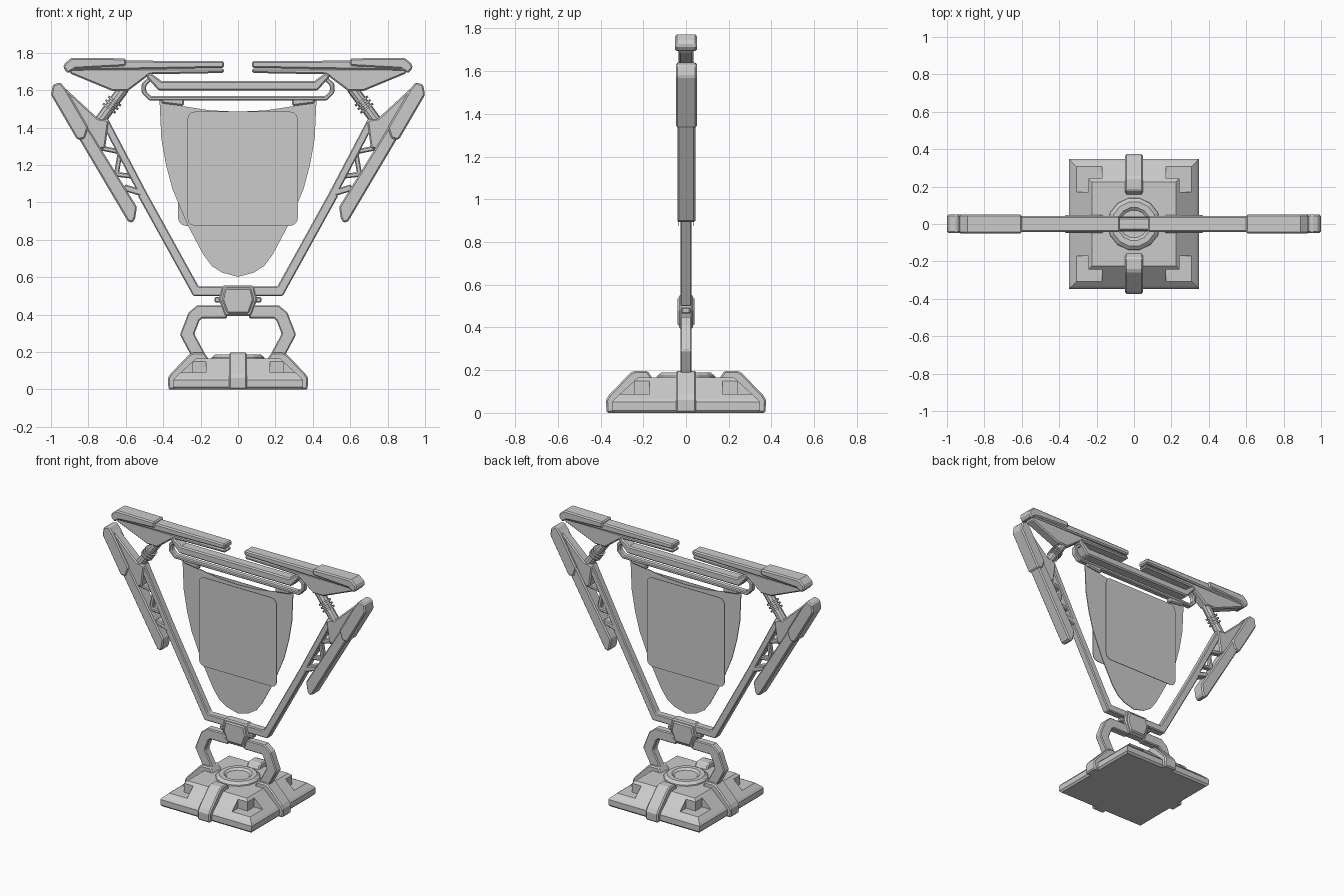
import bpy, bmesh, math
from mathutils import Matrix, Vector

cube = bpy.data.objects.get("Cube")
if cube:
    bpy.data.objects.remove(cube)

gray = bpy.data.materials.new("light_gray")
gray.use_nodes = True
gray.diffuse_color = (0.6, 0.6, 0.6, 1)
gray.node_tree.nodes["Principled BSDF"].inputs["Base Color"].default_value = (0.6, 0.6, 0.6, 1)


def finish(name, bm, bevel=0.0):
    bmesh.ops.recalc_face_normals(bm, faces=bm.faces)
    mesh = bpy.data.meshes.new(name)
    bm.to_mesh(mesh)
    bm.free()
    mesh.materials.append(gray)
    ob = bpy.data.objects.new(name, mesh)
    bpy.context.collection.objects.link(ob)
    if bevel:
        mod = ob.modifiers.new("bevel", 'BEVEL')
        mod.width = bevel
        mod.segments = 1
        mod.limit_method = 'ANGLE'
        mod.angle_limit = math.radians(40)
    return ob


def prism(name, outline, half, mid=0.0, bevel=0.008):
    """Extrude an (x, z) outline along y."""
    bm = bmesh.new()
    front = [bm.verts.new((x, mid - half, z)) for x, z in outline]
    back = [bm.verts.new((x, mid + half, z)) for x, z in outline]
    bm.faces.new(front)
    bm.faces.new(back[::-1])
    n = len(outline)
    for i in range(n):
        j = (i + 1) % n
        bm.faces.new((front[i], back[i], back[j], front[j]))
    return finish(name, bm, bevel)


def strip(name, path, width, half, bevel=0.006):
    """Flat bar of constant width along an (x, z) path with mitred bends."""
    pts = [Vector(p) for p in path]
    dirs = [(b - a).normalized() for a, b in zip(pts, pts[1:])]
    left, right = [], []
    for i, p in enumerate(pts):
        a, b = dirs[max(i - 1, 0)], dirs[min(i, len(dirs) - 1)]
        t = (a + b).normalized()
        off = Vector((-t.y, t.x)) * (width / 2 / max(t.dot(a), 0.4))
        left.append(p + off)
        right.append(p - off)
    return prism(name, left + right[::-1], half, 0, bevel)


def flip(pts, s):
    return [(x * s, z) for x, z in pts]


def both(build, name, pts, *args, **kw):
    """Build a part on the left (+x) and on the right (-x)."""
    for side, s in (("left", 1), ("right", -1)):
        build(side + "_" + name, flip(pts, s), *args, **kw)


def rod(name, a, b, radius, sides=10):
    a, b = Vector((a[0], 0, a[1])), Vector((b[0], 0, b[1]))
    d = b - a
    m = Matrix.Translation((a + b) / 2) @ d.to_track_quat('Z', 'Y').to_matrix().to_4x4()
    bm = bmesh.new()
    bmesh.ops.create_cone(bm, cap_ends=True, segments=sides, radius1=radius,
                          radius2=radius, depth=d.length, matrix=m)
    return finish(name, bm)


def lathe(name, profile, sides):
    bm = bmesh.new()
    rings = [[bm.verts.new((r * math.cos(i * math.tau / sides),
                            r * math.sin(i * math.tau / sides), z))
              for i in range(sides)] for r, z in profile]
    for lo, hi in zip(rings, rings[1:]):
        for i in range(sides):
            j = (i + 1) % sides
            bm.faces.new((lo[i], lo[j], hi[j], hi[i]))
    bm.faces.new(rings[0][::-1])
    bm.faces.new(rings[-1])
    return finish(name, bm)


# Base: stepped square pyramid with corner pockets
bm = bmesh.new()
rings = [[bm.verts.new((sx * r, sy * r, z)) for sx, sy in ((-1, -1), (1, -1), (1, 1), (-1, 1))]
         for r, z in ((0.335, 0), (0.347, 0.012), (0.347, 0.05), (0.335, 0.065), (0.225, 0.165))]
for lo, hi in zip(rings, rings[1:]):
    for i in range(4):
        j = (i + 1) % 4
        bm.faces.new((lo[i], lo[j], hi[j], hi[i]))
bm.faces.new(rings[0][::-1])
bm.faces.new(rings[-1])
base = finish("base", bm)

bm = bmesh.new()
outline = [(0.308, 0.308), (0.17, 0.308), (0.17, 0.242), (0.242, 0.242), (0.242, 0.17), (0.308, 0.17)]
for sx in (1, -1):
    for sy in (1, -1):
        face = bm.faces.new([bm.verts.new((x * sx, y * sy, 0.088)) for x, y in outline])
        ext = bmesh.ops.extrude_face_region(bm, geom=[face])
        top = [v for v in ext["geom"] if isinstance(v, bmesh.types.BMVert)]
        bmesh.ops.translate(bm, verts=top, vec=(0, 0, 0.2))
cutter = finish("pocket_cutter", bm)
cutter.hide_render = True
mod = base.modifiers.new("pockets", 'BOOLEAN')
mod.operation = 'DIFFERENCE'
mod.solver = 'EXACT'
mod.object = cutter
bpy.context.view_layer.objects.active = base
bpy.ops.object.modifier_apply(modifier=mod.name)
bpy.data.objects.remove(cutter)

# Clamps over the middle of each base side
clamp = [(0.155, 0), (0.372, 0), (0.375, 0.06), (0.36, 0.085), (0.26, 0.188),
         (0.24, 0.197), (0.18, 0.197), (0.155, 0.16)]
for i, side in enumerate(("left", "back", "right", "front")):
    ob = prism(side + "_base_clamp", clamp, 0.047)
    ob.rotation_euler.z = i * math.pi / 2

# Round dish on the base
lathe("base_dish", [(0.145, 0.15), (0.14, 0.172), (0.12, 0.188), (0.09, 0.188), (0.075, 0.176)], 14)

# Lower loop and hub
both(strip, "lower_loop", [(0.06, 0.415), (0.205, 0.415), (0.235, 0.39), (0.272, 0.295),
                           (0.2, 0.16)], 0.07, 0.026)
hub = [(-0.085, 0.555), (0.085, 0.555), (0.102, 0.48), (0.07, 0.392), (-0.07, 0.392), (-0.102, 0.48)]
prism("hub", hub, 0.032)
prism("hub_face", [(x * 0.83, 0.475 + (z - 0.475) * 0.83) for x, z in hub], 0.04)

# Slanted legs
both(strip, "leg", [(0.07, 0.525), (0.225, 0.525), (0.515, 1.05)], 0.05, 0.026)
both(strip, "hub_collar", [(0.08, 0.48), (0.125, 0.48)], 0.03, 0.02)

# Side arms: rail, sleeve, web plate and truss
both(prism, "arm_rail", [(0.992, 1.58), (0.985, 1.625), (0.95, 1.63), (0.92, 1.59), (0.54, 0.975),
                         (0.55, 0.915), (0.565, 0.89), (0.59, 0.9)], 0.042, 0.002)
both(prism, "arm_sleeve", [(1.0, 1.575), (0.99, 1.63), (0.95, 1.642), (0.92, 1.605),
                           (0.80, 1.40), (0.82, 1.34), (0.86, 1.335)], 0.049, 0.002)
both(prism, "arm_web", [(0.94, 1.625), (0.75, 1.45), (0.69, 1.44), (0.71, 1.29), (0.77, 1.28)], 0.033)
both(strip, "truss_bar", [(0.715, 1.44), (0.505, 1.04)], 0.042, 0.026)
both(strip, "truss_zigzag", [(0.73, 1.29), (0.63, 1.27), (0.65, 1.15), (0.565, 1.14)], 0.026, 0.018)
both(strip, "truss_foot", [(0.61, 1.08), (0.495, 1.045)], 0.035, 0.026)

# Ringed rods joining arms to wings
for side, s in (("left", 1), ("right", -1)):
    a, b = Vector((0.61 * s, 1.61)), Vector((0.75 * s, 1.42))
    rod(side + "_joint_rod", a, b, 0.03)
    for n, t in enumerate((0.36, 0.46, 0.56)):
        rod(f"{side}_joint_ring_{n + 1}", a.lerp(b, t - 0.025), a.lerp(b, t + 0.025), 0.042)

# Top wings: plate, rail and outer cap
both(prism, "wing_plate", [(0.9, 1.715), (0.075, 1.715), (0.075, 1.692), (0.47, 1.685),
                           (0.59, 1.595), (0.67, 1.595), (0.9, 1.69)], 0.034)
both(prism, "wing_rail", [(0.91, 1.705), (0.075, 1.72), (0.075, 1.755), (0.89, 1.76)], 0.042)
both(prism, "wing_cap", [(0.935, 1.72), (0.925, 1.745), (0.89, 1.773), (0.60, 1.77),
                         (0.60, 1.73), (0.87, 1.715), (0.91, 1.69)], 0.051)

# Cross beam and hanging handle
beam = [(0.5, 1.69), (0.465, 1.69), (0.41, 1.65)]
beam_low = [(0.425, 1.598), (0.485, 1.665)]
prism("cross_beam", beam + flip(beam, -1)[::-1] + flip(beam_low, -1)[::-1] + beam_low, 0.036)
handle = [(0.46, 1.67), (0.503, 1.63), (0.503, 1.59), (0.47, 1.556)]
strip("banner_bar", handle + flip(handle, -1)[::-1], 0.024, 0.02)
both(prism, "banner_tab", [(0.41, 1.555), (0.29, 1.555), (0.29, 1.515), (0.41, 1.53)], 0.018)

# Banner: pointed shield between two offset rounded panels
edge = [(0.15, 1.492), (0.3, 1.515), (0.42, 1.555), (0.41, 1.34), (0.385, 1.2), (0.35, 1.07),
        (0.27, 0.88), (0.185, 0.72), (0.14, 0.66), (0.085, 0.625)]
prism("banner_shield", [(0, 1.485)] + edge + [(0, 0.602)] + flip(edge, -1)[::-1], 0.003, bevel=0)

panel = []
for k, (cx, cz) in enumerate(((0.28, 1.445), (-0.23, 1.445), (-0.23, 0.915), (0.28, 0.915))):
    for step in range(4):
        ang = math.radians(k * 90 + step * 30)
        panel.append((cx + 0.04 * math.cos(ang), cz + 0.04 * math.sin(ang)))
prism("front_banner_panel", panel, 0.002, -0.036, bevel=0)
prism("back_banner_panel", flip(panel, -1), 0.002, 0.036, bevel=0)
